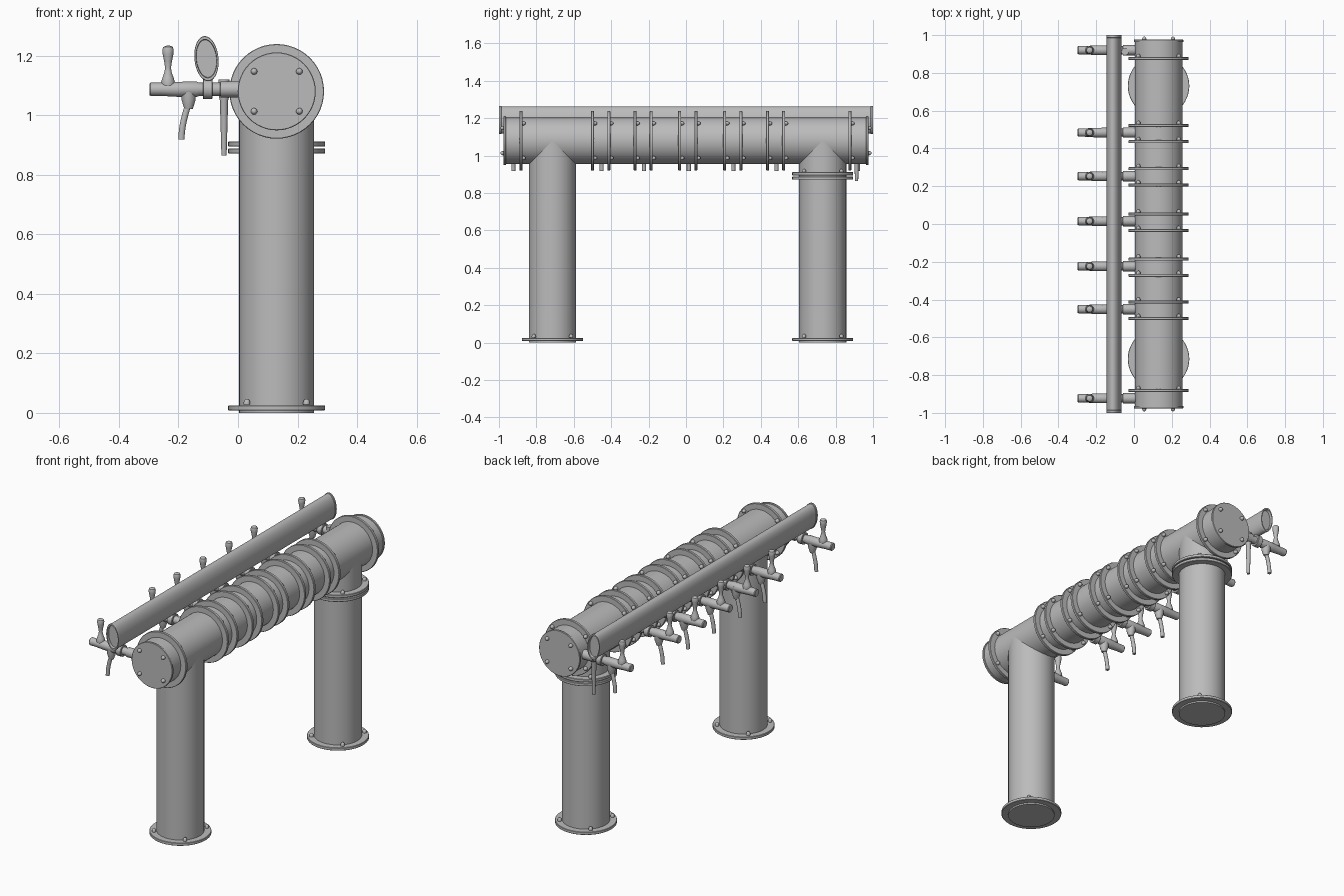
import bpy, bmesh
from math import radians, pi, cos, sin
from mathutils import Vector, Matrix

cube = bpy.data.objects.get("Cube")
if cube:
    bpy.data.objects.remove(cube, do_unlink=True)

steel = bpy.data.materials.new("brushed grey metal")
steel.use_nodes = True
GREY = (0.5, 0.5, 0.5, 1)
steel.diffuse_color = GREY
steel.node_tree.nodes["Principled BSDF"].inputs["Base Color"].default_value = GREY

X, Y, Z = Vector((1, 0, 0)), Vector((0, 1, 0)), Vector((0, 0, 1))
PIPE_X, PIPE_Z, PIPE_R = 0.13, 1.08, 0.126
FLANGE_R = 0.159


def lathe(name, profile, sides=48):
    """Mesh turned around z from (radius, height) points."""
    bm = bmesh.new()
    verts = [bm.verts.new((r, 0, h)) for r, h in profile]
    edges = [bm.edges.new(pair) for pair in zip(verts, verts[1:])]
    bmesh.ops.spin(bm, geom=verts + edges, cent=(0, 0, 0), axis=Z,
                   angle=2 * pi, steps=sides, use_merge=True)
    bmesh.ops.remove_doubles(bm, verts=bm.verts, dist=0.00001)
    bmesh.ops.recalc_face_normals(bm, faces=bm.faces)
    mesh = bpy.data.meshes.new(name)
    bm.to_mesh(mesh)
    bm.free()
    mesh.materials.append(steel)
    return mesh


def place(name, data, loc, axis=Z):
    obj = bpy.data.objects.new(name, data)
    obj.matrix_world = (Matrix.Translation(loc)
                        @ Z.rotation_difference(axis).to_matrix().to_4x4())
    bpy.context.collection.objects.link(obj)
    return obj


def rod(radius, low, high):
    return [(0, low), (radius, low), (radius, high), (0, high)]


def disc(radius, thick):
    """Flat plate with slightly eased edges, centred on its thickness."""
    t, e = thick / 2, 0.002
    return [(0, -t), (radius - e, -t), (radius, e - t),
            (radius, t - e), (radius - e, t), (0, t)]


# Shared repeated parts
flange = lathe("flange", disc(FLANGE_R, 0.016))
base_flange = lathe("base_flange", disc(0.163, 0.017))
bolt = lathe("bolt", [(0, 0), (0.011, 0), (0.011, 0.008), (0.009, 0.014),
                      (0.005, 0.018), (0, 0.019)], 16)


def bolt_circle(name, centre, axis, du, dv):
    """Four bolts at the corners of a rectangle around an axis."""
    other = Y if abs(axis.z) > 0.5 else Z
    for u in (-du, du):
        for v in (-dv, dv):
            place(name, bolt, centre + X * u + other * v, axis)


# Horizontal main pipe with its end caps
centre = Vector((PIPE_X, 0, PIPE_Z))
place("main_pipe", lathe("main_pipe", rod(PIPE_R, -0.97, 0.97), 64), centre, Y)
cap = lathe("end_cap", disc(0.131, 0.013))
for s in (-1, 1):
    place("end_cap", cap, centre + Y * s * 0.969, Y)
    bolt_circle("cap_bolt", centre + Y * s * 0.973, Y * s, 0.076, 0.067)

# Flanges along the main pipe
for y in (-0.882, -0.5, -0.413, -0.272, -0.186, -0.034,
          0.053, 0.207, 0.293, 0.436, 0.522, 0.876):
    place("pipe_flange", flange, centre + Y * y, Y)
    bolt_circle("flange_bolt", centre + Y * (y + 0.006), Y, 0.107, 0.093)

# Legs with bolted feet
leg = lathe("leg", rod(PIPE_R, 0, PIPE_Z), 64)
LEG_YS = (-0.714, 0.731)
for y in LEG_YS:
    foot = Vector((PIPE_X, y, 0))
    place("leg", leg, foot)
    place("foot_flange", base_flange, foot + Z * 0.017)
    bolt_circle("foot_bolt", foot + Z * 0.028, Z, 0.1, 0.1)

# Coupling on the rear leg only
coupling = Vector((PIPE_X, LEG_YS[1], 0))
for z in (0.88, 0.903):
    place("leg_coupling", base_flange, coupling + Z * z)
bolt_circle("coupling_bolt", coupling + Z * 0.91, Z, 0.1, 0.1)

# Oval sign tube with rimmed, recessed ends
tube = lathe("sign_tube", [
    (0, -0.985), (0.063, -0.985), (0.065, -1), (0.074, -1), (0.076, -0.997),
    (0.076, -0.988), (0.073, -0.986), (0.073, 0.986), (0.076, 0.988),
    (0.076, 0.997), (0.074, 1), (0.065, 1), (0.063, 0.985), (0, 0.985)], 64)
tube.transform(Matrix.Diagonal((0.53, 1, 1, 1)))
sign = place("sign_tube", tube, Vector((-0.106, 0, 1.19)), Y)
sign.matrix_world = (Matrix.Translation(sign.location)
                     @ Matrix.Rotation(radians(-6), 4, "Y")
                     @ Z.rotation_difference(Y).to_matrix().to_4x4())

# Tap parts
TAP_Z = 1.087
body = lathe("tap_body", [
    (0, -0.298), (0.019, -0.298), (0.022, -0.294), (0.022, -0.26),
    (0.025, -0.21), (0.026, -0.14), (0.022, -0.13), (0.022, -0.06),
    (0.027, -0.058), (0.027, 0.02), (0, 0.02)], 24)
collar = lathe("tap_collar", disc(0.033, 0.032), 24)
handle = lathe("tap_handle", [
    (0, 0), (0.022, 0), (0.023, 0.012), (0.019, 0.025), (0.012, 0.045),
    (0.010, 0.06), (0.013, 0.08), (0.018, 0.105), (0.019, 0.12),
    (0.016, 0.129), (0.008, 0.133), (0, 0.134)], 20)
socket = lathe("spout_socket", [
    (0, 0.01), (0.024, 0.01), (0.024, -0.035), (0.014, -0.066), (0, -0.066)], 20)

spout = bpy.data.curves.new("tap_spout", "CURVE")
spout.dimensions = "3D"
spout.bevel_depth, spout.bevel_resolution = 0.011, 3
spout.use_fill_caps = True
line = spout.splines.new("POLY")
line.points.add(6)
for i, p in enumerate(line.points):
    t = i / 6
    p.co = (-0.166 - 0.024 * sin(t * pi / 2), 0, 1.04 - 0.122 * t, 1)
spout.materials.append(steel)

TAP_YS = (-0.923, -0.451, -0.224, 0.015, 0.253, 0.484, 0.92)
for y in TAP_YS:
    place("tap_body", body, Vector((0, y, TAP_Z)), X)
    place("sign_collar", collar, Vector((-0.102, y, TAP_Z)), X)
    place("sign_bracket", lathe("sign_bracket", rod(0.014, 0, 0.06), 16),
          Vector((-0.1, y, TAP_Z)))
    place("tap_handle", handle, Vector((-0.235, y, 1.1)))
    place("spout_socket", socket, Vector((-0.166, y, TAP_Z)))
    place("tap_spout", spout, Vector((0, y, 0)))

# Hanging tapered drain on the rear tap
drain = lathe("drain_stem", [
    (0, 0.865), (0.008, 0.865), (0.009, 0.875), (0.014, 1.05),
    (0.019, 1.07), (0.019, 1.12), (0, 1.12)], 20)
place("drain_stem", drain, Vector((-0.047, TAP_YS[-1] - 0.008, 0)))

# Smooth shading with crisp edges
bpy.ops.object.select_all(action="DESELECT")
meshes = [o for o in bpy.context.collection.objects
          if o.type == "MESH" and o.data.materials[:] == [steel]]
for o in meshes:
    o.select_set(True)
bpy.context.view_layer.objects.active = meshes[0]
bpy.ops.object.shade_smooth_by_angle(angle=radians(35))
